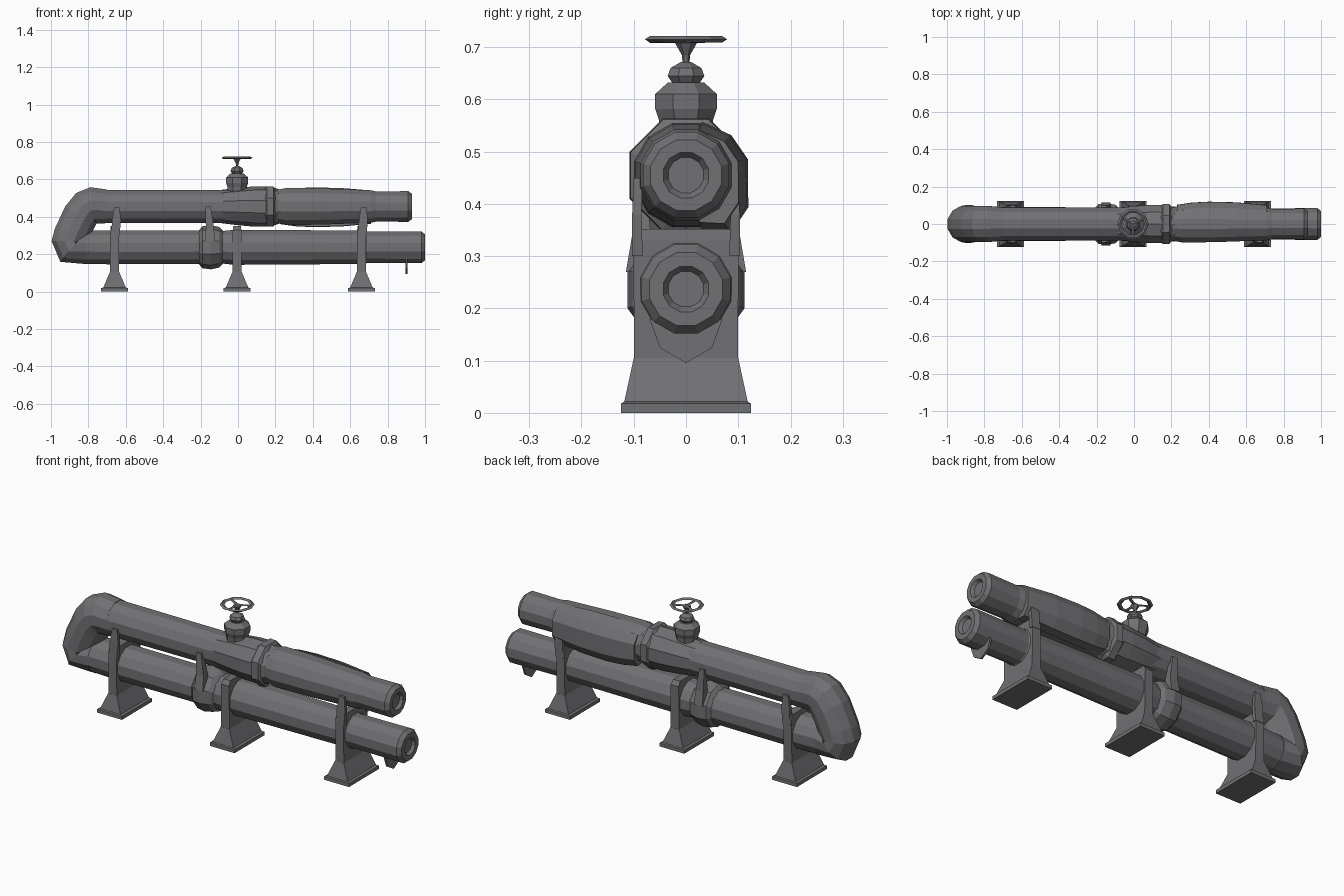
import bpy, bmesh, math
from mathutils import Vector

if "Cube" in bpy.data.objects:
    bpy.data.objects.remove(bpy.data.objects["Cube"])

metal = bpy.data.materials.new("dark_grey_metal")
metal.diffuse_color = (0.165, 0.165, 0.175, 1)
metal.use_nodes = True
metal.node_tree.nodes["Principled BSDF"].inputs["Base Color"].default_value = metal.diffuse_color


def finish(name, bm):
    bmesh.ops.recalc_face_normals(bm, faces=bm.faces)
    me = bpy.data.meshes.new(name)
    bm.to_mesh(me)
    bm.free()
    me.materials.append(metal)
    ob = bpy.data.objects.new(name, me)
    bpy.context.collection.objects.link(ob)
    return ob


def loft(name, rings, cap=True, closed=False):
    """Join successive rings of points with faces."""
    bm = bmesh.new()
    vs = [[bm.verts.new(p) for p in r] for r in rings]
    n = len(vs[0])
    pairs = list(zip(vs, vs[1:])) + ([(vs[-1], vs[0])] if closed else [])
    for a, b in pairs:
        for i in range(n):
            j = (i + 1) % n
            bm.faces.new((a[i], a[j], b[j], b[i]))
    if cap and not closed:
        bm.faces.new(vs[0])
        bm.faces.new(vs[-1])
    return finish(name, bm)


def circle(c, u, v, r, n, turn=0.5):
    c, u, v = Vector(c), Vector(u), Vector(v)
    return [c + r * (math.cos((i + turn) * math.tau / n) * u
                     + math.sin((i + turn) * math.tau / n) * v) for i in range(n)]


def pipe(name, z, profile, n=12):
    """Turned part along x; profile is (x, radius)."""
    return loft(name, [circle((x, 0, z), (0, 1, 0), (0, 0, 1), r, n) for x, r in profile])


def post(name, x, profile, n=8):
    """Turned part along z; profile is (z, radius)."""
    return loft(name, [circle((x, 0, z), (1, 0, 0), (0, 1, 0), r, n) for z, r in profile])


def tapered_box(name, levels):
    """Levels are (z, x centre, half x, y centre, half y)."""
    return loft(name, [[(x - a, y - b, z), (x + a, y - b, z), (x + a, y + b, z), (x - a, y + b, z)]
                       for z, x, a, y, b in levels])


LOW, UP = 0.237, 0.455

# Lower pipe run
pipe("lower_pipe_left", LOW, [(-0.86, 0.09), (-0.70, 0.094), (-0.18, 0.092)])
pipe("lower_collar", LOW, [(-0.21, 0.090), (-0.19, 0.112), (-0.145, 0.118), (-0.10, 0.108), (-0.08, 0.088)], 10)
pipe("lower_pipe_right", LOW, [(-0.10, 0.088), (-0.02, 0.097), (0.30, 0.095), (0.68, 0.092), (0.69, 0.086),
                               (0.98, 0.088), (1.0, 0.072), (1.0, 0.045), (0.985, 0.035)])

# Upper pipe run
pipe("upper_pipe_left", UP, [(-0.79, 0.097), (-0.70, 0.092), (-0.05, 0.090), (0.10, 0.090)])
pipe("valve_housing", UP, [(-0.09, 0.089), (0.0, 0.100), (0.09, 0.108), (0.17, 0.108), (0.22, 0.092)], 10)
pipe("upper_collar", UP, [(0.14, 0.10), (0.155, 0.117), (0.19, 0.115), (0.205, 0.09)], 8)
pipe("upper_pipe_right", UP, [(0.20, 0.090), (0.26, 0.103), (0.45, 0.100), (0.71, 0.090), (0.74, 0.083),
                              (0.91, 0.085), (0.93, 0.070), (0.93, 0.045), (0.915, 0.035)])

# Return bend at the left: (x, z, radius, outward angle)
bend = [(-0.70, 0.457, 0.092, 90), (-0.78, 0.462, 0.100, 96), (-0.81, 0.448, 0.100, 125),
        (-0.845, 0.40, 0.100, 145), (-0.885, 0.315, 0.100, 167), (-0.90, 0.270, 0.100, 180),
        (-0.885, 0.236, 0.104, 230), (-0.81, LOW, 0.093, 270)]
loft("return_bend", [circle((x, 0, z), (0, 1, 0), (math.cos(math.radians(a)), 0, math.sin(math.radians(a))), r, 12)
                     for x, z, r, a in bend])

# Loose sheath hanging on the back of the upper right pipe
section = [(0.03, 0.10), (0.085, 0.075), (0.116, 0.03), (0.117, -0.06), (0.085, -0.108), (0.03, -0.105), (0.04, 0.0)]
loft("pipe_sheath", [[(x, y * s, UP + z * s) for y, z in section]
                     for x, s in [(0.23, 0.88), (0.31, 0.98), (0.40, 1.02), (0.55, 0.99), (0.71, 0.86)]])

# Supports with feet, saddle and side straps
for x, label in [(-0.66, "left"), (-0.005, "middle"), (0.66, "right")]:
    tapered_box(label + "_support_foot", [(0.0, x, 0.072, 0, 0.124), (0.018, x, 0.072, 0, 0.124),
                                          (0.022, x, 0.060, 0, 0.118), (0.105, x, 0.025, 0, 0.100)])
    tapered_box(label + "_support_saddle", [(0.10, x, 0.025, 0, 0.099), (0.33, x, 0.023, 0, 0.101),
                                            (0.352, x, 0.02, 0, 0.085)])
    if label != "middle":
        for s, side in [(-1, "front"), (1, "back")]:
            tapered_box(f"{label}_{side}_strap", [(0.30, x + 0.005, 0.022, s * 0.093, 0.010),
                                                  (0.38, x + 0.01, 0.024, s * 0.094, 0.009),
                                                  (0.45, x + 0.012, 0.015, s * 0.092, 0.008)])

# Small brackets tying the two runs together
for s, side in [(-1, "front"), (1, "back")]:
    tapered_box(side + "_tie_bracket", [(0.27, -0.15, 0.025, s * 0.095, 0.02), (0.34, -0.15, 0.022, s * 0.085, 0.018),
                                        (0.455, -0.16, 0.014, s * 0.088, 0.010)])

# Drip plate under the open lower end
loft("drip_plate", [[(x, -0.07, 0.18), (x, 0.07, 0.18), (x, 0.05, 0.125), (x, 0.0, 0.095), (x, -0.05, 0.125)]
                    for x in (0.896, 0.906)])

# Valve bonnet, spindle and handwheel
VX = -0.005
post("valve_bonnet", VX, [(0.52, 0.052), (0.56, 0.056), (0.582, 0.064), (0.61, 0.064), (0.632, 0.038)])
post("valve_gland", VX, [(0.628, 0.026), (0.645, 0.038), (0.66, 0.032), (0.672, 0.010)])
post("valve_spindle", VX, [(0.665, 0.006), (0.685, 0.008), (0.708, 0.021), (0.714, 0.018)], 6)
rim = []
for i in range(10):
    a = i * math.tau / 10
    d = Vector((math.cos(a), math.sin(a), 0))
    rim.append(circle(Vector((VX, 0, 0.715)) + d * 0.072, d, (0, 0, 0.6), 0.011, 4, 0))
loft("handwheel_rim", rim, closed=True)
for k in range(3):
    a = k * math.tau / 3 + 0.5
    d = Vector((math.cos(a), math.sin(a), 0))
    t = Vector((-math.sin(a), math.cos(a), 0))
    loft(f"handwheel_spoke_{k + 1}", [circle(Vector((VX, 0, 0.713)) + d * r, t, (0, 0, 0.6), 0.008, 4, 0)
                                      for r in (0.0, 0.07)])
